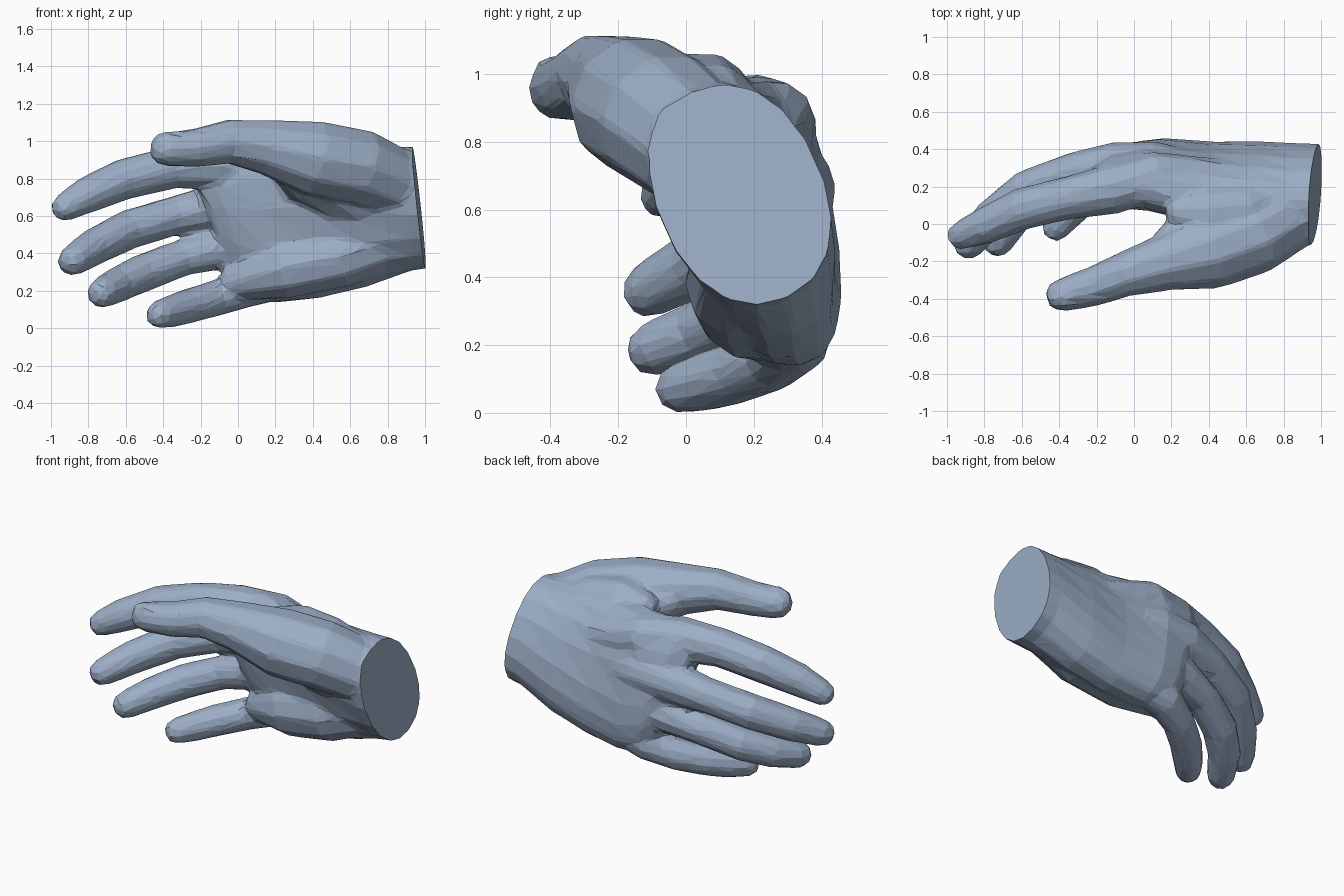
import bpy, bmesh
from math import sin, cos, pi, radians, copysign
from mathutils import Vector

if "Cube" in bpy.data.objects:
    bpy.data.objects.remove(bpy.data.objects["Cube"])

bm = bmesh.new()


def loft(rings):
    """Closed skin through a list of equal-sized point rings."""
    vs = [[bm.verts.new(p) for p in r] for r in rings]
    n = len(vs[0])
    faces = []
    for a, b in zip(vs, vs[1:]):
        for i in range(n):
            j = (i + 1) % n
            faces.append(bm.faces.new((a[i], a[j], b[j], b[i])))
    faces.append(bm.faces.new(vs[0][::-1]))
    faces.append(bm.faces.new(vs[-1]))
    bmesh.ops.recalc_face_normals(bm, faces=faces)


def tube(points, sides=10):
    """Tapered limb through (x, y, z, radius) points with a rounded end."""
    p = [Vector(q[:3]) for q in points]
    r = [q[3] for q in points]
    d = (p[-1] - p[-2]).normalized()
    p += [p[-1] + d * r[-1] * 0.65, p[-1] + d * r[-1] * 0.95]
    r += [r[-1] * 0.8, r[-1] * 0.4]
    rings = []
    for i, c in enumerate(p):
        t = (p[min(i + 1, len(p) - 1)] - p[max(i - 1, 0)]).normalized()
        u = t.cross(Vector((0, 0, 1))).normalized()
        v = t.cross(u)
        rings.append([c + (u * cos(2 * pi * k / sides) + v * sin(2 * pi * k / sides)) * r[i]
                      for k in range(sides)])
    loft(rings)


def full(v, power):
    return copysign(abs(v) ** power, v)


def section(x, y, z, long, short, tilt, lean, power=0.9, sides=18):
    """Tilted, slightly squared oval across the hand; lean shifts x with height."""
    t = radians(tilt)
    ring = []
    for k in range(sides):
        a = long * full(cos(2 * pi * k / sides), power)
        b = short * full(sin(2 * pi * k / sides), power)
        dz = a * cos(t) + b * sin(t)
        ring.append(Vector((x + lean * dz, y - a * sin(t) + b * cos(t), z + dz)))
    return ring


# Wrist and palm
loft([section(1.10, 0.16, 0.655, 0.325, 0.245, 25, -0.1),
      section(0.90, 0.16, 0.64, 0.34, 0.245, 24, -0.1),
      section(0.65, 0.19, 0.60, 0.395, 0.22, 19, -0.1),
      section(0.40, 0.22, 0.57, 0.42, 0.19, 14, -0.1, 0.82),
      section(0.12, 0.265, 0.565, 0.435, 0.175, 9, -0.2, 0.78),
      section(-0.05, 0.265, 0.575, 0.41, 0.15, 11, -0.32, 0.78),
      section(-0.15, 0.255, 0.59, 0.36, 0.10, 12, -0.35)])

# Heel of the palm
tube([(0.98, 0.2, 0.55, 0.12), (0.8, 0.17, 0.47, 0.155), (0.55, 0.17, 0.385, 0.175),
      (0.25, 0.2, 0.32, 0.17), (0.02, 0.25, 0.26, 0.115)])

# Web between thumb and index finger
tube([(0.85, 0.14, 0.78, 0.12), (0.6, 0.07, 0.9, 0.14),
      (0.4, 0.05, 0.925, 0.145), (0.27, 0.06, 0.93, 0.1)])

# Slope from thumb base into the palm
tube([(0.95, 0.12, 0.66, 0.17), (0.6, 0.075, 0.72, 0.175),
      (0.36, -0.01, 0.84, 0.17), (0.2, -0.09, 0.92, 0.1)])

# Thumb with its fleshy base
tube([(1.05, 0.13, 0.7, 0.15), (0.9, 0.08, 0.75, 0.185), (0.65, -0.06, 0.86, 0.208),
      (0.4, -0.145, 0.91, 0.208), (0.15, -0.21, 0.97, 0.152), (-0.05, -0.27, 0.998, 0.122),
      (-0.22, -0.335, 0.965, 0.107), (-0.38, -0.378, 0.955, 0.092)])

# Thumbnail
tube([(-0.2, -0.33, 1.0, 0.05), (-0.36, -0.39, 0.99, 0.068), (-0.4, -0.395, 0.99, 0.06)], 8)

# Four fingers, rooted deep in the palm
tube([(0.45, 0.25, 0.78, 0.1), (0.12, 0.255, 0.85, 0.135), (-0.12, 0.185, 0.87, 0.135),
      (-0.35, 0.14, 0.86, 0.117), (-0.6, 0.08, 0.80, 0.114), (-0.8, -0.01, 0.715, 0.1),
      (-0.92, -0.06, 0.65, 0.08)])
tube([(0.4, 0.27, 0.65, 0.1), (0.1, 0.305, 0.66, 0.14), (-0.1, 0.31, 0.65, 0.13),
      (-0.33, 0.275, 0.605, 0.107), (-0.58, 0.18, 0.53, 0.108), (-0.77, 0.025, 0.435, 0.1),
      (-0.88, -0.105, 0.365, 0.085)])
tube([(0.4, 0.26, 0.5, 0.1), (0.1, 0.31, 0.46, 0.13), (-0.1, 0.30, 0.425, 0.115),
      (-0.3, 0.26, 0.375, 0.1), (-0.5, 0.165, 0.3, 0.104), (-0.64, 0.04, 0.235, 0.097),
      (-0.725, -0.09, 0.19, 0.085)])
tube([(0.45, 0.27, 0.36, 0.1), (0.2, 0.31, 0.265, 0.12), (0.04, 0.32, 0.215, 0.108),
      (-0.12, 0.255, 0.16, 0.097), (-0.26, 0.15, 0.12, 0.095), (-0.36, 0.05, 0.09, 0.088),
      (-0.415, -0.012, 0.075, 0.08)])

mesh = bpy.data.meshes.new("hand")
bm.to_mesh(mesh)
bm.free()
hand = bpy.data.objects.new("hand", mesh)
bpy.context.collection.objects.link(hand)

# Fuse into one skin and reduce to low-poly facets
remesh = hand.modifiers.new("fuse", 'REMESH')
remesh.mode = 'VOXEL'
remesh.voxel_size = 0.015
smooth = hand.modifiers.new("soften", 'SMOOTH')
smooth.factor = 0.5
smooth.iterations = 12
dec = hand.modifiers.new("facets", 'DECIMATE')
dec.ratio = 0.032
bpy.context.view_layer.update()
result = bpy.data.meshes.new_from_object(
    hand.evaluated_get(bpy.context.evaluated_depsgraph_get()))
hand.modifiers.clear()

# Flat cut at the wrist
bm = bmesh.new()
bm.from_mesh(result)
cut = bmesh.ops.bisect_plane(bm, geom=bm.verts[:] + bm.edges[:] + bm.faces[:],
                             plane_co=(0.967, 0.16, 0.65), plane_no=(1, -0.04, 0.1),
                             clear_outer=True)
edges = [e for e in cut["geom_cut"] if isinstance(e, bmesh.types.BMEdge)]
bmesh.ops.holes_fill(bm, edges=edges, sides=0)
bmesh.ops.recalc_face_normals(bm, faces=bm.faces[:])
for f in bm.faces:
    f.smooth = False
bm.to_mesh(result)
bm.free()
hand.data = result
result.name = "hand"

# Slate blue surface
mat = bpy.data.materials.new("slate")
mat.diffuse_color = (0.33, 0.42, 0.56, 1)
mat.use_nodes = True
mat.node_tree.nodes["Principled BSDF"].inputs["Base Color"].default_value = mat.diffuse_color
result.materials.clear()
result.materials.append(mat)
